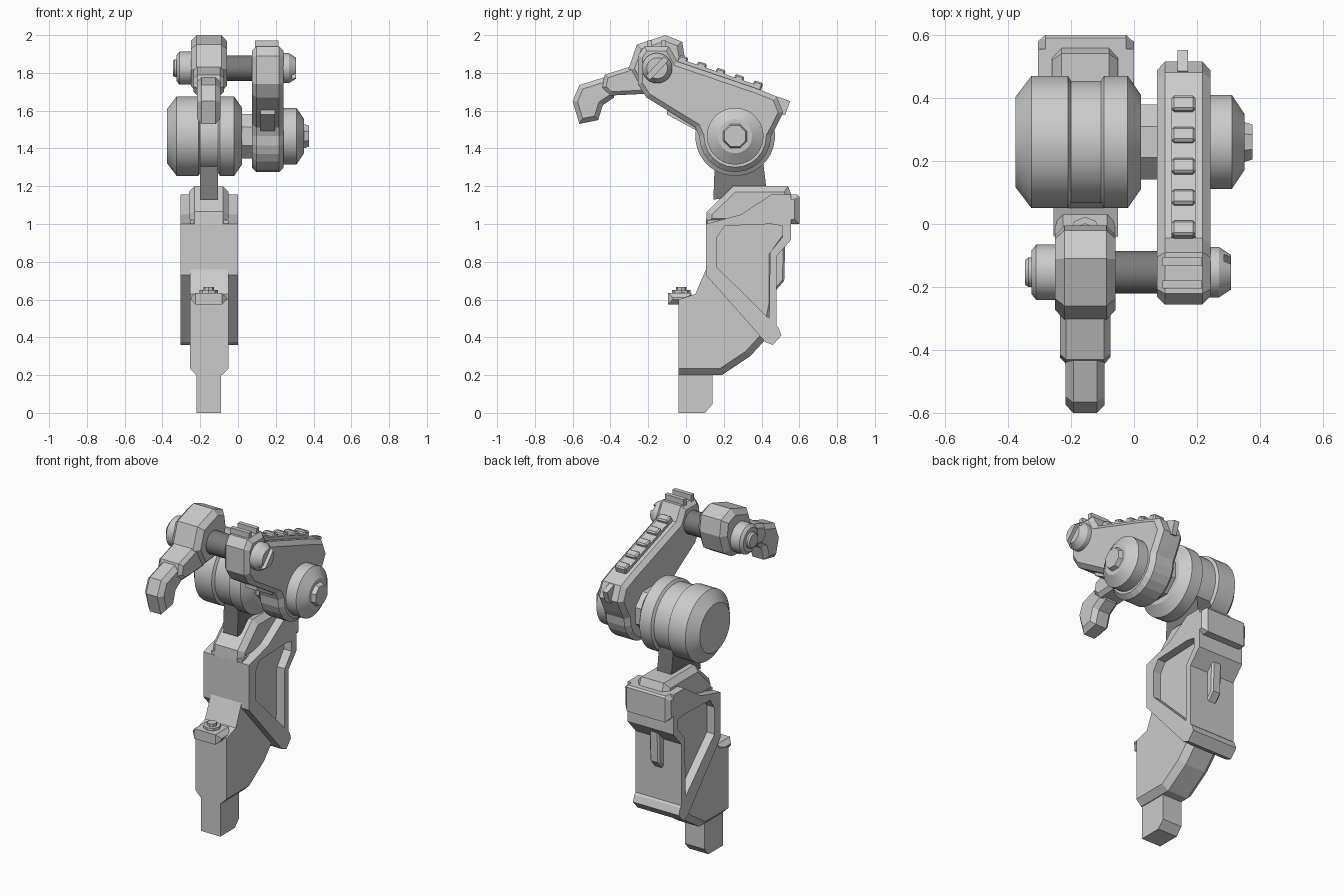
import bpy, bmesh, math
from mathutils import Matrix, Vector

cube = bpy.data.objects.get("Cube")
if cube:
    bpy.data.objects.remove(cube)


def material(name, value):
    m = bpy.data.materials.new(name)
    m.use_nodes = True
    color = (value, value, value, 1)
    m.diffuse_color = color
    m.node_tree.nodes["Principled BSDF"].inputs["Base Color"].default_value = color
    return m


LIGHT = material("light grey", 0.6)
DARK = material("dark grey", 0.2)


def finish(name, bm, mat, smooth=False):
    bmesh.ops.recalc_face_normals(bm, faces=bm.faces)
    mesh = bpy.data.meshes.new(name)
    bm.to_mesh(mesh)
    bm.free()
    ob = bpy.data.objects.new(name, mesh)
    bpy.context.collection.objects.link(ob)
    mesh.materials.append(mat)
    if smooth:
        bpy.ops.object.select_all(action="DESELECT")
        ob.select_set(True)
        bpy.context.view_layer.objects.active = ob
        bpy.ops.object.shade_smooth_by_angle(angle=math.radians(25))
    return ob


def prism(name, x0, x1, profile, bevel=0, mat=LIGHT):
    """Side profile of (y, z) points extruded along x, with chamfered side rims."""
    bm = bmesh.new()
    a, b = [[bm.verts.new((x, y, z)) for y, z in profile] for x in (x0, x1)]
    caps = [bm.faces.new(a), bm.faces.new(b[::-1])]
    n = len(profile)
    for i in range(n):
        j = (i + 1) % n
        bm.faces.new((a[i], b[i], b[j], a[j]))
    if bevel:
        bmesh.ops.recalc_face_normals(bm, faces=bm.faces)
        rims = [e for f in caps for e in f.edges]
        bmesh.ops.bevel(bm, geom=rims, offset=bevel, segments=1, affect="EDGES")
    return finish(name, bm, mat)


def ring_prism(name, x0, x1, outer, inner, slope):
    """Window frame: outer and inner profiles with matching points."""
    bm = bmesh.new()
    mid = (x0 + x1) / 2
    loops = []
    for x, s in ((x0, slope), (x1, -slope)):
        loops.append([bm.verts.new((x, y, z)) for y, z in outer])
        loops.append([bm.verts.new((x, y, z)) for y, z in inner])
    order = [loops[0], loops[1], loops[3], loops[2]]
    n = len(outer)
    for p, q in zip(order, order[1:] + order[:1]):
        for i in range(n):
            j = (i + 1) % n
            bm.faces.new((p[i], p[j], q[j], q[i]))
    return finish(name, bm, LIGHT)


def lathe(name, y, z, profile, sides=32, mat=LIGHT, axis="X"):
    """Profile of (position, radius) points turned about an axis."""
    bm = bmesh.new()
    rings = []
    for t, r in profile:
        ring = []
        for k in range(sides):
            a = math.tau * (k + 0.5) / sides
            ring.append(bm.verts.new((t, y + r * math.cos(a), z + r * math.sin(a))))
        rings.append(ring)
    for p, q in zip(rings, rings[1:]):
        for k in range(sides):
            j = (k + 1) % sides
            bm.faces.new((p[k], p[j], q[j], q[k]))
    bm.faces.new(rings[0])
    bm.faces.new(rings[-1])
    return finish(name, bm, mat, sides > 12)


def box(name, center, size, pitch=0, bevel=0, mat=LIGHT):
    bm = bmesh.new()
    m = Matrix.Translation(center) @ Matrix.Rotation(pitch, 4, "X") @ Matrix.Diagonal((*size, 1))
    bmesh.ops.create_cube(bm, size=1, matrix=m)
    if bevel:
        bmesh.ops.bevel(bm, geom=bm.edges[:], offset=bevel, segments=1, affect="EDGES")
    return finish(name, bm, mat)


# Foot and lower leg
prism("foot", -.22, -.09, [(-.04, 0), (.10, 0), (.14, .045), (.14, .24), (-.04, .24)])
leg = prism("lower_leg", -.255, -.05, [
    (-.04, .2), (.19, .2), (.34, .3), (.44, .41), (.475, .58), (.475, .83), (.54, .92),
    (.54, 1.02), (.11, 1.02), (.11, .77), (.05, .63), (-.04, .6)])
bev = bmesh.new()
bev.from_mesh(leg.data)
back = [e for e in bev.edges if abs(e.verts[0].co.x - e.verts[1].co.x) < .001
        and all(v.co.z < .95 and (v.co.y > .1 or v.co.z < .25) for v in e.verts)
        and not all(abs(v.co.y - .11) < .001 for v in e.verts)]
bmesh.ops.bevel(bev, geom=back, offset=.035, segments=1, affect="EDGES")
bev.to_mesh(leg.data)
bev.free()
prism("back_rib", -.185, -.12, [(.46, .63), (.52, .70), (.525, .88), (.50, .92), (.46, .92)], .01)

# Thigh frame with recessed side panels, brace and guard
ring_prism("thigh_frame", -.305, 0,
           [(.105, 1.0), (.29, 1.05), (.45, 1.155), (.555, 1.155), (.555, .915), (.48, .83), (.48, .44), (.105, .74)],
           [(.165, .93), (.205, .99), (.45, 1.0), (.51, .99), (.51, .93), (.445, .85), (.44, .48), (.165, .77)], .02)
prism("diagonal_brace", -.305, 0, [
    (.105, .73), (.42, .375), (.46, .36), (.505, .41), (.49, .45), (.165, .77), (.105, .79)])
prism("rear_guard", -.305, 0, [(.45, 1.0), (.6, 1.0), (.6, 1.145), (.59, 1.155), (.45, 1.155)], .025)
prism("thigh_cap", -.26, -.05, [
    (.105, 1.0), (.11, 1.065), (.25, 1.2), (.54, 1.2), (.56, 1.15), (.56, 1.0)], .03)

# Knee bracket with bolt
prism("bracket", -.25, -.06, [(-.095, .575), (.03, .575), (.03, .635), (-.095, .635)], .025)
for name, r, z0, z1 in (("bolt_washer", .048, .635, .65), ("bolt_head", .027, .65, .667)):
    bm = bmesh.new()
    bmesh.ops.create_cone(bm, cap_ends=True, segments=8, radius1=r, radius2=r, depth=z1 - z0,
                          matrix=Matrix.Translation((-.155, -.025, (z0 + z1) / 2)))
    finish(name, bm, LIGHT)

# Neck strut and main drum
prism("neck_strut", -.2, -.105, [(.145, 1.13), (.155, 1.4), (.40, 1.4), (.43, 1.15)], mat=DARK)
HY, HZ = .26, 1.465
lathe("main_drum", HY, HZ, [
    (-.375, .145), (-.325, .211), (-.21, .211), (-.2, .195), (-.105, .195), (-.095, .211),
    (-.02, .211), (.022, .15)])
lathe("drum_axle", HY, HZ, [(0, .128), (.1, .128)], 8)

# Arm with round hub
hub = [(HY + .19 * math.cos(a), HZ + .19 * math.sin(a))
       for a in (math.radians(d) for d in range(0, -181, -15))]
prism("arm", .073, .242, [
    (-.255, 1.74), (-.255, 1.89), (-.22, 1.94), (-.09, 1.94), (-.045, 1.86), (.38, 1.715),
    (.48, 1.675), (.515, 1.59), (.47, 1.5)] + hub + [(.05, 1.51), (-.21, 1.67)], .025)
prism("underside_rib", .12, .195, [(-.1, 1.63), (-.1, 1.58), (.1, 1.47), (.15, 1.55)])
box("rear_fin", (.155, .505, 1.625), (.033, .07, .08), -.35)
SLOPE = math.atan2(-.145, .425)
box("rail", (.157, .17, 1.79), (.075, .45, .03), SLOPE)
for i in range(5):
    y = -.02 + .099 * i
    box(f"rail_tooth_{i + 1}", (.157, y, 1.868 - .34 * (y + .045)), (.075, .05, .06), SLOPE, .008)
for i, y in enumerate((-.12, -.192)):
    box(f"head_bar_{i + 1}", (.153, y, 1.95), (.125, .026, .045))
lathe("hub_cap", HY, HZ, [(.22, .15), (.31, .15), (.35, .09)])
lathe("hub_nut", HY, HZ, [(.34, .072), (.375, .06)], 8)

# Pin joining the arm and the finger
PY, PZ = -.153, 1.825
lathe("pin_shaft", PY, PZ, [(-.1, .068), (.1, .068)], mat=DARK)
lathe("pin_left_cap", PY, PZ, [(-.325, .07), (-.31, .088), (-.2, .088)])
lathe("pin_left_tip", PY, PZ, [(-.345, .04), (-.335, .048), (-.3, .048)], 16)
pin = lathe("pin_screw", PY, PZ, [(.22, .08), (.27, .08), (.308, .055)])
cutter = box("slot_cutter", (.31, PY, PZ), (.05, .03, .3), -.75)
cutter.hide_render = True
cutter.hide_viewport = True
slot = pin.modifiers.new("slot", "BOOLEAN")
slot.operation = "DIFFERENCE"
slot.object = cutter

# Finger
prism("finger_block", -.25, -.058, [
    (-.305, 1.82), (-.26, 1.95), (-.11, 2.0), (-.02, 1.965), (-.005, 1.87), (-.04, 1.76),
    (-.12, 1.71), (-.24, 1.70)], .03)
prism("finger_collar", -.235, -.075, [
    (-.20, 1.85), (-.29, 1.835), (-.43, 1.79), (-.445, 1.72), (-.40, 1.68), (-.20, 1.69)], .02)
prism("finger_tip", -.217, -.093, [
    (-.38, 1.79), (-.44, 1.775), (-.565, 1.735), (-.6, 1.65), (-.565, 1.53), (-.465, 1.55),
    (-.44, 1.63), (-.38, 1.67)], .025)
